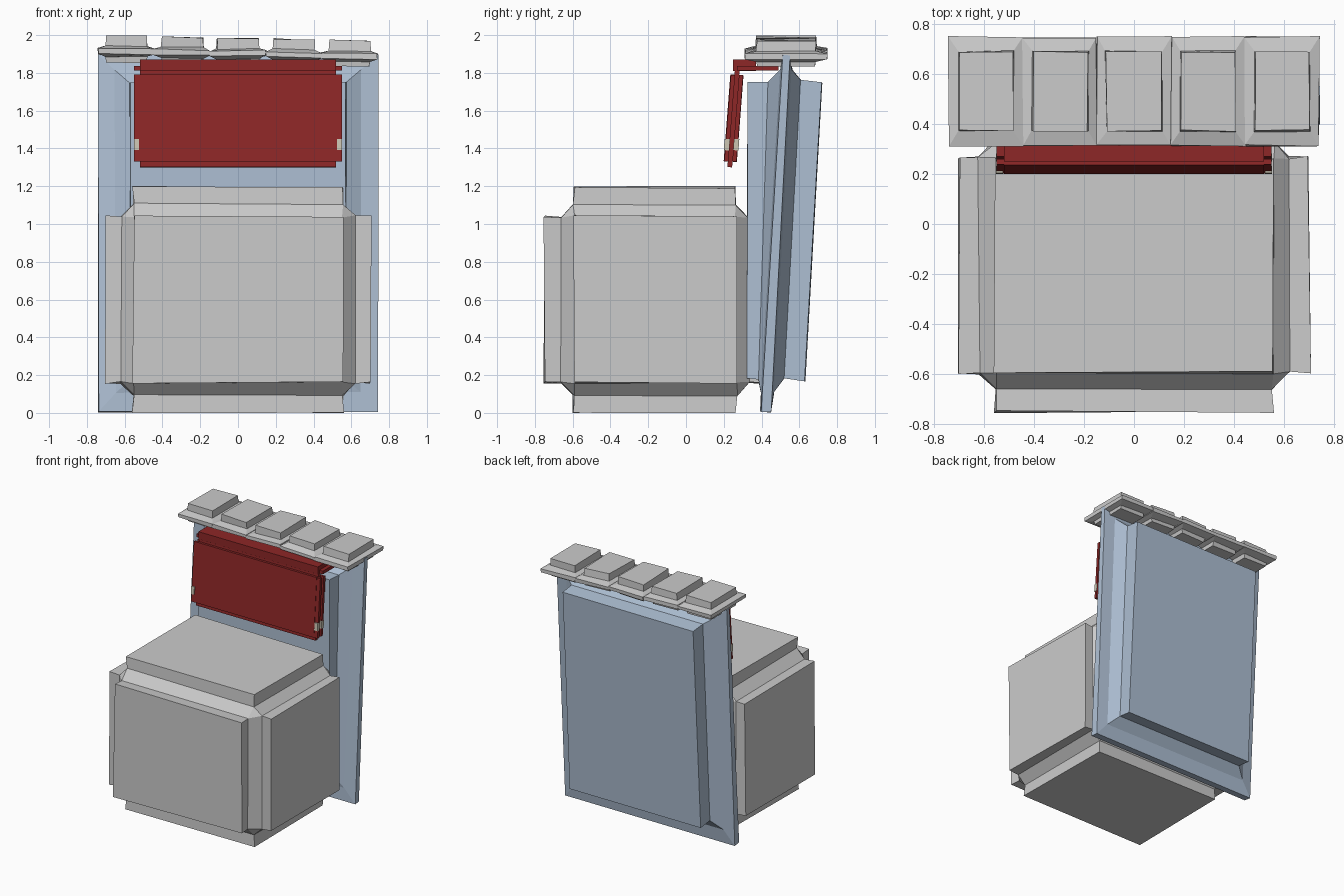
import bpy, bmesh, math, random
from mathutils import Vector, Matrix

if "Cube" in bpy.data.objects:
    bpy.data.objects.remove(bpy.data.objects["Cube"])

random.seed(4)


def material(name, color):
    m = bpy.data.materials.new(name)
    m.diffuse_color = (*color, 1)
    m.use_nodes = True
    m.node_tree.nodes["Principled BSDF"].inputs["Base Color"].default_value = m.diffuse_color
    return m


BLUE = material("blue_stone", (0.42, 0.52, 0.65))
RED = material("dark_red", (0.27, 0.02, 0.02))
BEIGE = material("beige_metal", (0.6, 0.56, 0.45))


def finish(bm, name, mat=None, chip=0.0):
    for v in bm.verts:
        v.co += Vector([random.uniform(-chip, chip) for _ in range(3)])
    bmesh.ops.recalc_face_normals(bm, faces=bm.faces)
    me = bpy.data.meshes.new(name)
    bm.to_mesh(me)
    bm.free()
    ob = bpy.data.objects.new(name, me)
    bpy.context.collection.objects.link(ob)
    if mat:
        me.materials.append(mat)
    return ob


def loft(name, rings, mat=None, chip=0.0):
    """Skin a stack of four-point rings, closing both ends."""
    bm = bmesh.new()
    vs = [[bm.verts.new(p) for p in r] for r in rings]
    for a, b in zip(vs, vs[1:]):
        for i in range(4):
            j = (i + 1) % 4
            bm.faces.new((a[i], a[j], b[j], b[i]))
    bm.faces.new(vs[0])
    bm.faces.new(vs[-1])
    return finish(bm, name, mat, chip)


def box(name, size, center, mat, tilt=0.0):
    bm = bmesh.new()
    bmesh.ops.create_cube(bm, size=1)
    bmesh.ops.scale(bm, vec=size, verts=bm.verts)
    bm.transform(Matrix.Translation(center) @ Matrix.Rotation(tilt, 4, 'X'))
    return finish(bm, name, mat)


# Base block: chamfered cube with each of the six faces pushed out
bm = bmesh.new()
bmesh.ops.create_cube(bm, size=2)
bmesh.ops.scale(bm, vec=(0.62, 0.495, 0.505), verts=bm.verts)
bmesh.ops.bevel(bm, geom=bm.edges[:], offset=0.065, segments=1,
                affect='EDGES', offset_type='OFFSET')
big = sorted(bm.faces, key=lambda f: -f.calc_area())[:6]
for f in bmesh.ops.extrude_discrete_faces(bm, faces=big)["faces"]:
    f.normal_update()
    n = f.normal.copy()
    for v in f.verts:
        v.co += n * (0.08 if abs(n.x) > 0.5 else 0.09)
bmesh.ops.translate(bm, vec=(0, -0.165, 0.6), verts=bm.verts)
finish(bm, "base_block", None, 0.007)

# Leaning back slab: half width, low z, high z, y at bottom, y at top
sections = [
    (0.57, 0.18, 1.75, 0.32, 0.325), (0.57, 0.18, 1.75, 0.38, 0.43),
    (0.65, 0.11, 1.82, 0.395, 0.495), (0.74, 0.005, 1.895, 0.395, 0.515),
    (0.74, 0.005, 1.895, 0.45, 0.55), (0.65, 0.11, 1.82, 0.465, 0.56),
    (0.57, 0.18, 1.76, 0.52, 0.61), (0.57, 0.17, 1.75, 0.63, 0.72)]
loft("back_slab", [[(-h, yb, z0), (h, yb, z0), (h, yt, z1), (-h, yt, z1)]
                   for h, z0, z1, yb, yt in sections], BLUE, 0.004)

# Row of five cap stones, each slightly rolled
profile = [(-0.065, 0.105, 0.15), (-0.035, 0.11, 0.155), (-0.02, 0.148, 0.217),
           (0.008, 0.148, 0.217), (0.02, 0.112, 0.16), (0.075, 0.108, 0.157)]
for i, roll in enumerate((-0.01, -0.015, 0.015, -0.03, -0.02)):
    cap = loft(f"cap_stone_{i + 1}",
               [[(-a, -b, z), (a, -b, z), (a, b, z), (-a, b, z)]
                for z, a, b in profile], None, 0.004)
    cap.location = (-0.592 + 0.296 * i, 0.53, 1.92 - 0.006 * i)
    cap.rotation_euler = (0, -roll, 0)

# Red hanging panel: three stacked layers, leaning back with the slab
TILT = -math.radians(4.4)
box("panel_face", (1.04, 0.07, 0.46), (0, 0.252, 1.56), RED, TILT)
box("panel_rim_front", (1.10, 0.022, 0.46), (0, 0.231, 1.56), RED, TILT)
box("panel_rim_back", (1.10, 0.022, 0.46), (0, 0.274, 1.56), RED, TILT)
box("panel_core", (1.04, 0.025, 0.53), (0, 0.252, 1.565), RED, TILT)

# Red top fold reaching back under the cap stones
box("fold_plate", (1.10, 0.22, 0.025), (0, 0.38, 1.825), RED)
box("fold_ridge", (1.04, 0.12, 0.06), (0, 0.31, 1.84), RED)

# Clips on the panel edges
for side in (-1, 1):
    for k, y in enumerate((0.216, 0.266)):
        box(f"clip_{'left' if side < 0 else 'right'}_{k + 1}",
            (0.028, 0.028, 0.06), (side * 0.537, y, 1.42), BEIGE, TILT)
